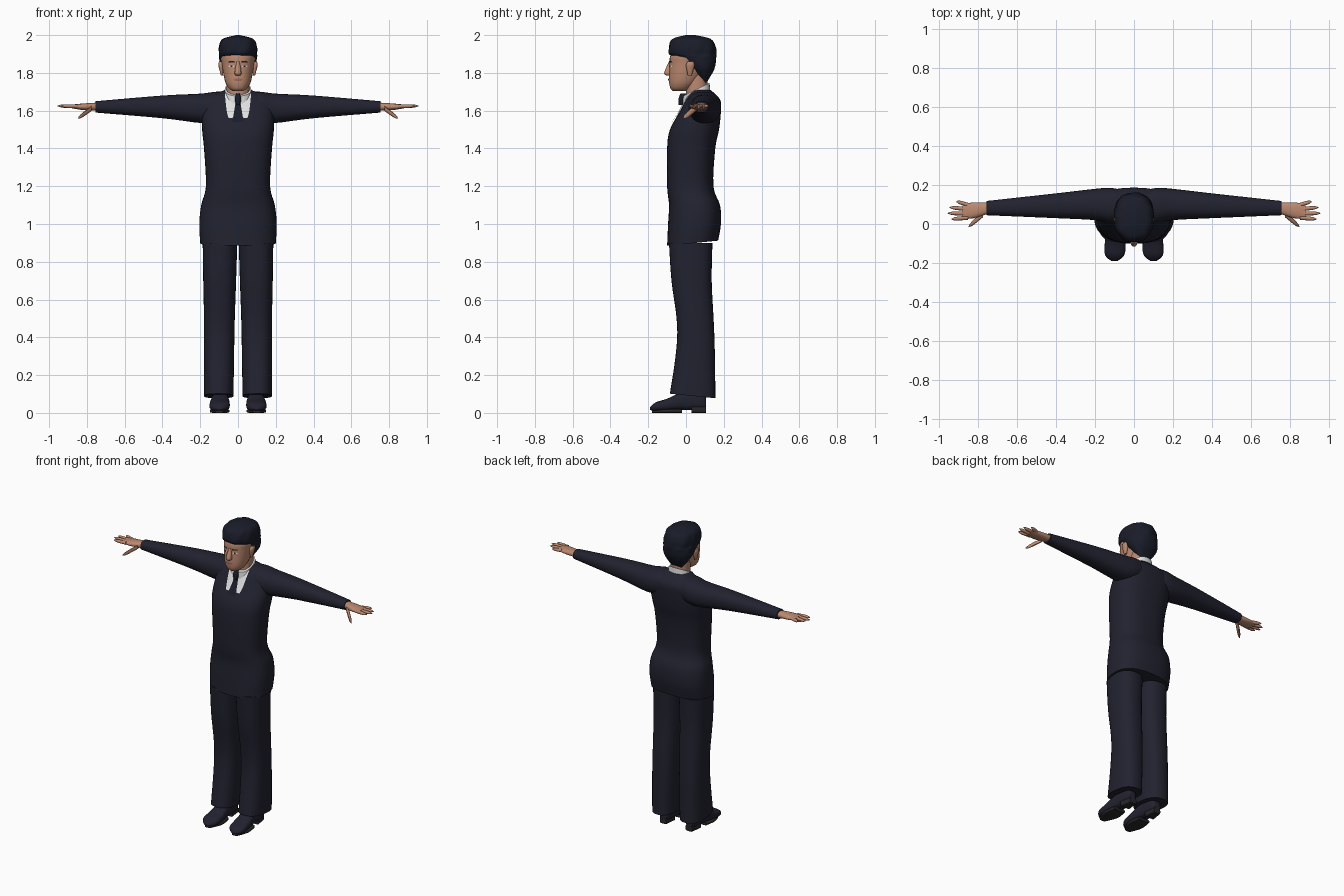
import bpy, bmesh, math
from mathutils import Vector
from mathutils.bvhtree import BVHTree

if "Cube" in bpy.data.objects:
    bpy.data.objects.remove(bpy.data.objects["Cube"], do_unlink=True)


def material(name, *rgb):
    mat = bpy.data.materials.new(name)
    mat.use_nodes = True
    mat.diffuse_color = (*rgb, 1)
    shader = next(node for node in mat.node_tree.nodes if node.type == 'BSDF_PRINCIPLED')
    shader.inputs["Base Color"].default_value = (*rgb, 1)
    return mat


SUIT = material("navy suit", .015, .016, .028)
DARK = material("dark hair", .01, .012, .022)
SOLE = material("sole", .02, .02, .022)
SKIN = material("skin", .5, .25, .16)
LIPS = material("lips", .36, .14, .1)
WHITE = material("white shirt", .75, .75, .75)


def finish(name, bm, mat):
    bmesh.ops.recalc_face_normals(bm, faces=bm.faces)
    mesh = bpy.data.meshes.new(name)
    bm.to_mesh(mesh)
    bm.free()
    mesh.materials.append(mat)
    part = bpy.data.objects.new(name, mesh)
    bpy.context.collection.objects.link(part)
    bpy.ops.object.select_all(action='DESELECT')
    part.select_set(True)
    bpy.context.view_layer.objects.active = part
    bpy.ops.object.shade_smooth_by_angle(angle=math.radians(45))
    return part


def bridge(bm, rows, closed):
    """Fill quads between neighbouring rows of vertices."""
    count = len(rows[0])
    for low, high in zip(rows, rows[1:]):
        for i in range(count if closed else count - 1):
            j = (i + 1) % count
            bm.faces.new((low[i], low[j], high[j], high[i]))


def spline(keys, steps=4):
    """Catmull-Rom interpolation of the section keys."""
    result = []
    last = len(keys) - 1
    for i in range(last):
        near = (keys[max(i - 1, 0)], keys[i], keys[i + 1], keys[min(i + 2, last)])
        for step in range(steps):
            t = step / steps
            result.append([b + t * (c - a + t * (2 * a - 5 * b + 4 * c - d + t * (3 * (b - c) + d - a))) / 2
                           for a, b, c, d in zip(*near)])
    return result + [keys[last]]


def signed_power(value, power):
    return math.copysign(abs(value) ** (2 / power), value)


def loft(name, mat, axis, keys, side=1, sides=32, power=2.3, warp=None):
    """Rounded sections along an axis; key = position, then min and max of the two other axes."""
    bm = bmesh.new()
    rings = []
    for t, a_min, a_max, b_min, b_max in spline(keys):
        ring = []
        for i in range(sides):
            angle = math.tau * i / sides
            a = (a_min + a_max + (a_max - a_min) * signed_power(math.cos(angle), power)) / 2
            b = (b_min + b_max + (b_max - b_min) * signed_power(math.sin(angle), power)) / 2
            point = Vector({'x': (t, a, b), 'y': (a, t, b), 'z': (a, b, t)}[axis])
            point.x *= side
            if warp:
                warp(point)
            ring.append(bm.verts.new(point))
        rings.append(ring)
    bridge(bm, rings, True)
    bm.faces.new(rings[0])
    bm.faces.new(rings[-1])
    return finish(name, bm, mat)


def upright(name, mat, rows, **options):
    """Vertical loft, symmetric in x; row = height, half width, front, back."""
    keys = [(z, -width, width, front, back) for z, width, front, back in rows]
    return loft(name, mat, 'z', keys, **options)


def patch(name, mat, target, rows, side=1, lift=.004):
    """Thin plate laid on the front of a target; row = height, inner x, outer x."""
    tree = BVHTree.FromPolygons([v.co for v in target.data.vertices],
                                [p.vertices for p in target.data.polygons])
    bm = bmesh.new()
    grid = []
    for z, inner, outer in spline(rows):
        line = []
        for i in range(7):
            x = side * (inner + (outer - inner) * i / 6)
            hit = tree.ray_cast(Vector((x, -1, z)), Vector((0, 1, 0)))[0]
            line.append(bm.verts.new((x, hit.y - lift, z)))
        grid.append(line)
    bridge(bm, grid, False)
    plate = finish(name, bm, mat)
    if plate.data.polygons[0].normal.y > 0:
        plate.data.flip_normals()


def finger(name, side, base, tip, radius):
    """Straight digit whose radius falls off quickly at the tip."""
    keys = []
    for i in range(7):
        x, y, z = Vector(base).lerp(Vector(tip), i / 6)
        r = radius * (1 - .8 * (i / 6) ** 6)
        keys.append((x, y - r, y + r, z - r, z + r))
    loft(name, SKIN, 'x', keys, side, sides=10, power=2)


def raise_back_hem(point):
    if point.z < 1:
        point.z += (1 - point.z) * (point.y - .05)


def raise_back_collar(point):
    point.z += (point.y - .05) / 2


def lower_back_cuff(point):
    if point.z < .2:
        point.z -= (point.y - .03) / 10


def wave_hair(point):
    if point.z > 1.88:
        angle = math.atan2(point.x, point.y - .04)
        scale = 1 + .02 * math.sin(9 * angle + 40 * point.z)
        point.x *= scale
        point.y = .04 + (point.y - .04) * scale


# Jacket body
jacket = upright("jacket", SUIT, [
    (.9, .2, -.1, .17), (1, .205, -.095, .185), (1.1, .195, -.09, .18), (1.2, .17, -.1, .145),
    (1.4, .18, -.1, .155), (1.5, .19, -.085, .175), (1.6, .19, -.03, .185),
    (1.66, .17, 0, .18), (1.71, .07, .03, .13)], sides=40, power=2.5, warp=raise_back_hem)

# Shirt collar and tie
upright("shirt_collar", WHITE, [(1.63, .08, -.02, .13), (1.71, .07, -.015, .125)],
        warp=raise_back_collar)
upright("tie_knot", DARK, [(1.63, .01, -.04, 0), (1.66, .017, -.04, 0), (1.69, .01, -.03, 0)],
        sides=12)
patch("tie_blade", DARK, jacket, [(1.66, -.01, .01), (1.54, -.03, .03)], lift=.007)

# Neck, head and hair
upright("neck", SKIN, [(1.62, .06, 0, .12), (1.8, .06, 0, .11)])
head = upright("head", SKIN, [
    (1.705, .03, -.07, 0), (1.72, .05, -.083, .03), (1.76, .07, -.09, .07),
    (1.85, .086, -.087, .13), (1.9, .088, -.08, .14), (1.98, .04, -.03, .08)], power=2.2)
upright("nose", SKIN, [(1.86, .008, -.09, -.07), (1.8, .018, -.116, -.07), (1.785, .01, -.1, -.07)],
        sides=12)
patch("mouth", LIPS, head, [(1.77, -.01, .01), (1.764, -.026, .026), (1.756, -.01, .01)])
upright("hair", DARK, [
    (1.75, .04, .09, .11), (1.82, .09, .02, .15), (1.88, .1, -.05, .16), (1.9, .1, -.09, .16),
    (1.94, .1, -.09, .155), (1.98, .08, -.07, .13), (2, .01, 0, .05)], sides=48, warp=wave_hair)

for label, side in (("left", 1), ("right", -1)):
    # Shirt front and face details
    patch(label + "_shirt_front", WHITE, jacket,
          [(1.69, .005, .07), (1.6, .015, .06), (1.56, .03, .05)], side)
    patch(label + "_eyebrow", DARK, head, [(1.862, .02, .046), (1.854, .016, .055)], side)
    patch(label + "_eye", WHITE, head,
          [(1.84, .026, .042), (1.835, .02, .05), (1.83, .026, .042)], side, lift=.002)
    patch(label + "_iris", DARK, head, [(1.84, .03, .04), (1.83, .03, .04)], side)
    loft(label + "_ear", SKIN, 'z', [
        (1.785, .08, .09, .01, .03), (1.84, .075, .104, 0, .045), (1.86, .08, .1, .01, .04)],
        side, sides=16)

    # Sleeve
    loft(label + "_sleeve", SUIT, 'x', [
        (.04, .02, .17, 1.56, 1.7), (.12, .005, .185, 1.54, 1.7), (.2, .02, .18, 1.535, 1.69),
        (.4, .03, .157, 1.56, 1.68), (.755, .045, .118, 1.59, 1.65)], side)

    # Hand
    loft(label + "_palm", SKIN, 'x', [
        (.74, .055, .11, 1.6, 1.643), (.82, .03, .11, 1.603, 1.638), (.88, .026, .105, 1.613, 1.632)],
        side, sides=20)
    for i, (digit, reach) in enumerate((("index", .936), ("middle", .955), ("ring", .945), ("little", .91))):
        finger(f"{label}_{digit}_finger", side, (.85, .032 + .022 * i, 1.623),
               (reach, .025 + .03 * i, 1.625), .0105)
    finger(label + "_thumb", side, (.775, .048, 1.612), (.847, -.012, 1.56), .014)

    # Trouser leg
    loft(label + "_trouser_leg", SUIT, 'z', [
        (.09, .024, .18, -.085, .156), (.35, .02, .18, -.05, .152), (.5, .017, .18, -.05, .146),
        (.7, .01, .184, -.077, .136), (.9, .004, .187, -.09, .14)],
        side, power=2.5, warp=lower_back_cuff)

    # Shoe with sole and heel
    loft(label + "_shoe", SUIT, 'y', [
        (.105, .075, .12, .02, .08), (.08, .06, .13, .015, .12), (-.02, .05, .14, .015, .11),
        (-.1, .043, .15, .01, .075), (-.16, .05, .148, .01, .056), (-.19, .085, .115, .015, .03)],
        side, sides=24, power=2.6)
    loft(label + "_sole", SOLE, 'y', [
        (-.18, .08, .12, 0, .02), (-.1, .045, .149, 0, .02), (-.02, .056, .138, 0, .02)],
        side, sides=24, power=5)
    loft(label + "_heel", SOLE, 'y', [(.03, .06, .133, 0, .035), (.105, .07, .12, 0, .035)],
         side, sides=24, power=5)
